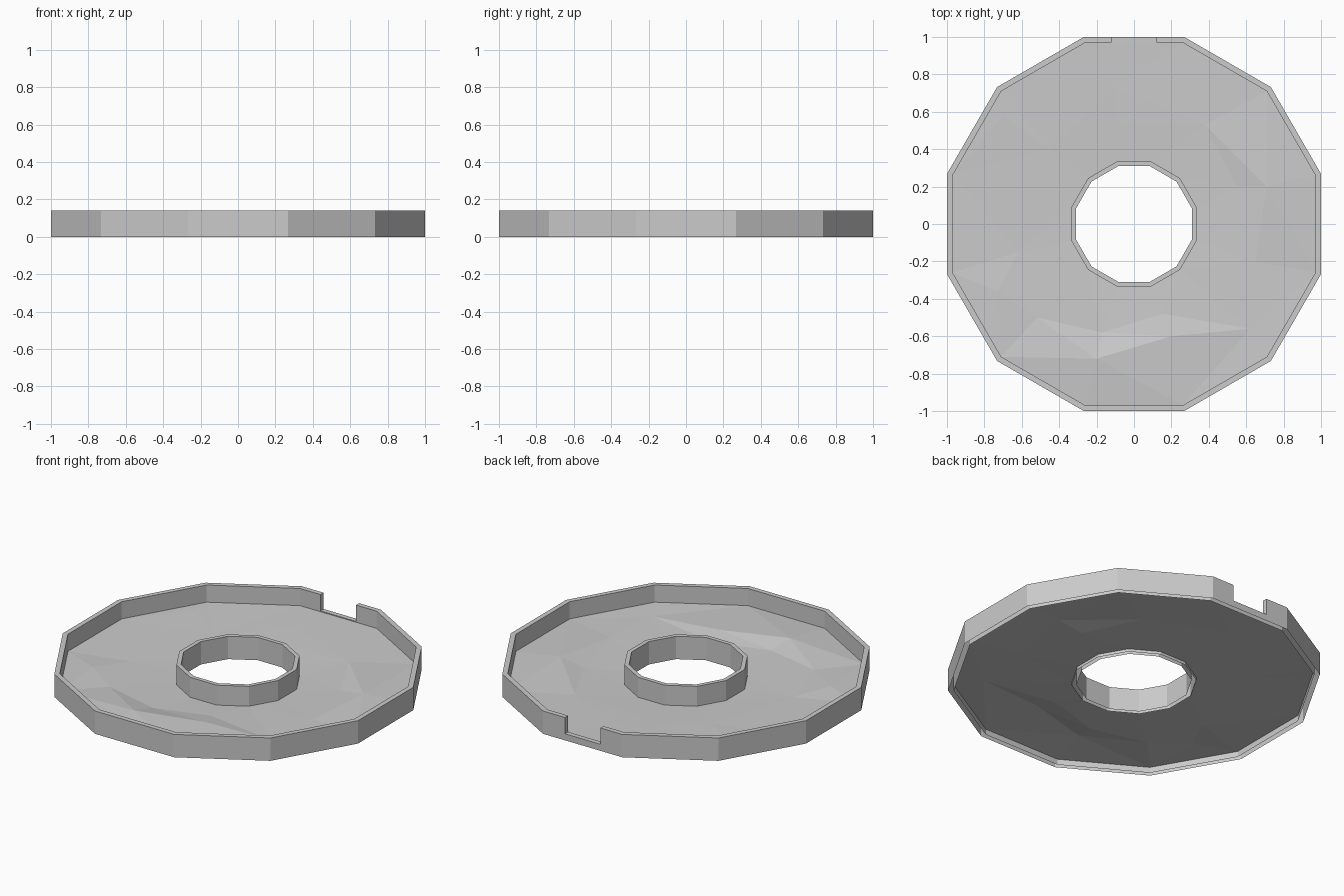
import bpy
import math
from mathutils import Vector
from mathutils.geometry import delaunay_2d_cdt
import bmesh

if "Cube" in bpy.data.objects:
    bpy.data.objects.remove(bpy.data.objects["Cube"])

SIDES = 12
HEIGHT = 0.14
NOTCH_HALF, NOTCH_Z = 0.12, 0.04
OUTER, OUTER_IN = 1.0, 0.97
HUB, HUB_IN = 0.335, 0.31

grey = bpy.data.materials.new("plain grey")
grey.use_nodes = True
grey.diffuse_color = (0.6, 0.6, 0.6, 1)
grey.node_tree.nodes["Principled BSDF"].inputs["Base Color"].default_value = (0.6, 0.6, 0.6, 1)


def polygon(apothem):
    """Corners of a twelve-sided ring with one flat side facing +y."""
    step = math.tau / SIDES
    r = apothem / math.cos(step / 2)
    return [Vector((r * math.sin((i - 0.5) * step), r * math.cos((i - 0.5) * step)))
            for i in range(SIDES)]


def add_object(name, bm):
    mesh = bpy.data.meshes.new(name)
    bm.to_mesh(mesh)
    bm.free()
    mesh.materials.append(grey)
    obj = bpy.data.objects.new(name, mesh)
    bpy.context.collection.objects.link(obj)


def wall(name, apothem_out, apothem_in, notched=False):
    """Hollow wall, open underneath, optionally notched on its back side."""
    bm = bmesh.new()
    loops = [polygon(apothem_out), polygon(apothem_in)]
    tops = [HEIGHT] * SIDES
    if notched:
        for loop in loops:
            y = loop[0].y
            loop[1:1] = [Vector((-NOTCH_HALF, y)), Vector((NOTCH_HALF, y))]
        tops[1:1] = [NOTCH_Z, HEIGHT]
    count = len(tops)

    def face(*points):
        bm.faces.new([bm.verts.new((p.x, p.y, z)) for p, z in points])

    out, inn = loops
    for i in range(count):
        j, top = (i + 1) % count, tops[i]
        face((out[j], 0), (out[i], 0), (out[i], top), (out[j], top))
        face((inn[i], 0), (inn[j], 0), (inn[j], top), (inn[i], top))
        face((out[j], top), (out[i], top), (inn[i], top), (inn[j], top))
        # Upright cheeks at the ends of the notch
        if tops[j] != top:
            cheek = [(out[j], top), (inn[j], top), (inn[j], tops[j]), (out[j], tops[j])]
            face(*cheek)
    bmesh.ops.remove_doubles(bm, verts=bm.verts, dist=0.0005)
    bmesh.ops.recalc_face_normals(bm, faces=bm.faces)
    add_object(name, bm)


wall("outer_wall", OUTER, OUTER_IN, notched=True)
wall("hub_wall", HUB, HUB_IN)

# Uneven faceted floor between the walls
bumps = [
    (0.71, 0.2, 0.05), (0.65, -0.2, 0.03), (0.55, 0.2, 0.025), (0.38, 0.53, 0.03),
    (-0.1, 0.73, 0.03), (-0.1, 0.54, 0.025), (-0.7, 0.58, 0.035), (-0.45, 0.4, 0.025),
    (-0.62, -0.15, 0.025), (-0.73, -0.36, 0.04), (-0.52, -0.5, 0.03), (-0.2, -0.72, 0.055),
    (0.2, -0.6, 0.045), (-0.17, -0.58, 0.025), (0.15, -0.48, 0.025), (0.62, -0.56, 0.03),
]
rim, hub = polygon(OUTER_IN), polygon(HUB)
flat = rim + hub + [Vector(b[:2]) for b in bumps]
levels = [0.035] * SIDES + [0.018] * SIDES + [b[2] for b in bumps]
edges = [(k + i, k + (i + 1) % SIDES) for k in (0, SIDES) for i in range(SIDES)]
points, _, tris, origin, _, _ = delaunay_2d_cdt(flat, edges, [], 0, 0.0001)

bm = bmesh.new()
verts = [bm.verts.new((p.x, p.y, levels[o[0]])) for p, o in zip(points, origin)]
for tri in tris:
    if any(points[i].length > HUB * 1.1 for i in tri):
        bm.faces.new([verts[i] for i in tri])
for f in bm.faces:
    f.normal_update()
    if f.normal.z < 0:
        f.normal_flip()
add_object("floor", bm)
